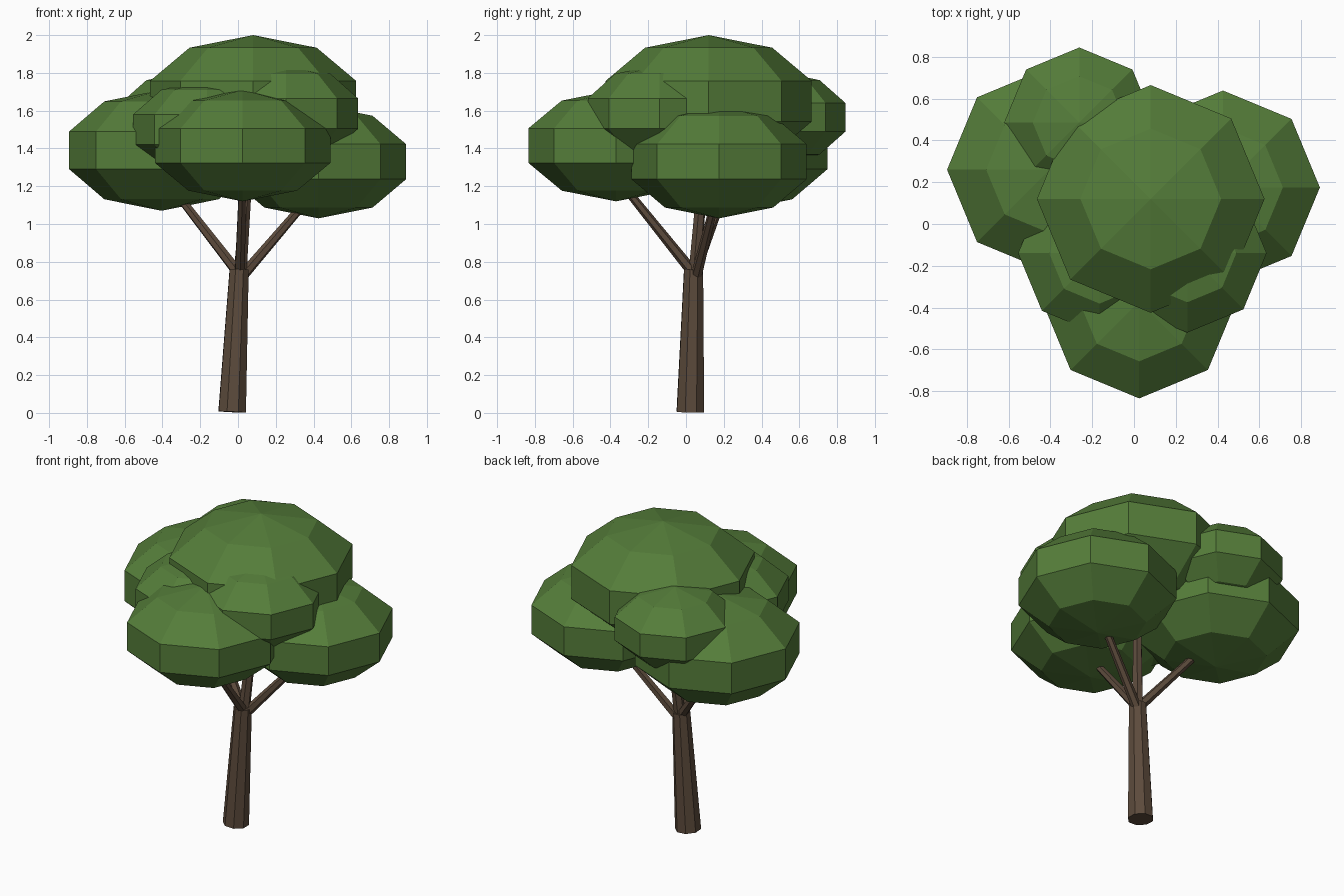
import bpy
from mathutils import Vector

cube = bpy.data.objects.get("Cube")
if cube:
    bpy.data.objects.remove(cube, do_unlink=True)


def make_material(name, color):
    mat = bpy.data.materials.new(name)
    mat.use_nodes = True
    mat.diffuse_color = color
    mat.node_tree.nodes["Principled BSDF"].inputs["Base Color"].default_value = color
    return mat


leaf_green = make_material("leaf green", (0.09, 0.205, 0.042, 1))
bark_brown = make_material("bark brown", (0.108, 0.07, 0.045, 1))


def limb(name, start, end, r_start, r_end, sides):
    """Tapered, flat-shaded wooden limb between two points."""
    a, b = Vector(start), Vector(end)
    axis = b - a
    bpy.ops.mesh.primitive_cone_add(
        vertices=sides, radius1=r_start, radius2=r_end, depth=axis.length,
        location=(a + b) / 2, rotation=axis.to_track_quat("Z", "Y").to_euler())
    obj = bpy.context.object
    obj.name = name
    obj.data.materials.append(bark_brown)


def leaf_clump(name, center, radius, half_height):
    """Squashed low-poly sphere; radius is measured at its widest ring."""
    bpy.ops.mesh.primitive_uv_sphere_add(
        segments=8, ring_count=5, radius=1, location=center)
    obj = bpy.context.object
    obj.name = name
    ring = max(v.co.x for v in obj.data.vertices)
    for v in obj.data.vertices:
        v.co.x *= radius / ring
        v.co.y *= radius / ring
        v.co.z *= half_height
    obj.data.materials.append(leaf_green)


# Trunk, leaning slightly
limb("trunk", (-0.031, 0.023, 0.005), (0.006, 0.04, 0.76), 0.078, 0.054, 8)

# Branches reaching into the foliage
limb("branch_right", (0.01, 0.04, 0.73), (-0.41, 0.24, 1.27), 0.03, 0.02, 6)
limb("branch_left", (0.01, 0.05, 0.71), (0.43, 0.175, 1.2), 0.03, 0.02, 6)
limb("branch_front", (0.01, 0.04, 0.74), (0.025, -0.37, 1.25), 0.03, 0.02, 6)
limb("branch_center", (0.01, 0.045, 0.72), (0.06, 0.1, 1.4), 0.035, 0.025, 6)

# Foliage: crown, three large clumps and three smaller fillers
leaf_clump("crown_foliage", (0.08, 0.12, 1.65), 0.545, 0.35)
leaf_clump("front_foliage", (0.025, -0.37, 1.415), 0.465, 0.295)
leaf_clump("right_foliage", (-0.405, 0.26, 1.39), 0.49, 0.32)
leaf_clump("left_foliage", (0.426, 0.175, 1.33), 0.464, 0.30)
leaf_clump("back_small_foliage", (-0.262, 0.485, 1.565), 0.36, 0.243)
leaf_clump("right_small_foliage", (-0.165, -0.14, 1.50), 0.39, 0.26)
leaf_clump("left_small_foliage", (0.255, -0.14, 1.585), 0.38, 0.26)
